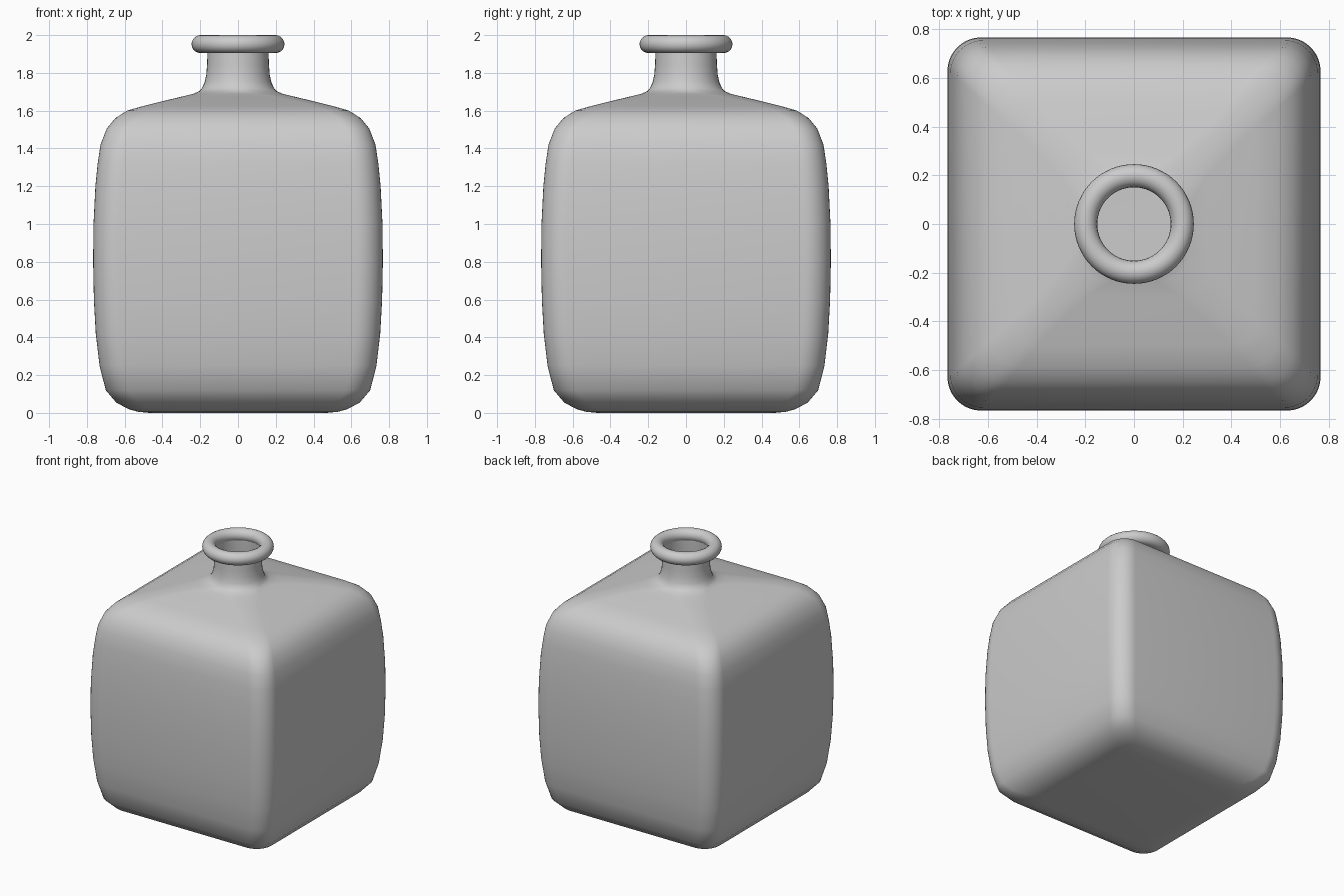
import bpy, bmesh, math

if "Cube" in bpy.data.objects:
    bpy.data.objects.remove(bpy.data.objects["Cube"])

SEG = 10  # segments per rounded corner

# Profile rows: height, half width, corner roundness (1 = full circle)
PROFILE = [
    (0.000, 0.470, 0.22), (0.006, 0.530, 0.21), (0.020, 0.580, 0.20),
    (0.055, 0.645, 0.19), (0.120, 0.700, 0.18), (0.250, 0.733, 0.18),
    (0.420, 0.753, 0.18), (0.600, 0.763, 0.18), (0.800, 0.767, 0.18),
    (1.000, 0.765, 0.18), (1.200, 0.755, 0.18), (1.320, 0.743, 0.18),
    (1.420, 0.728, 0.18), (1.505, 0.695, 0.18), (1.560, 0.650, 0.19),
    (1.600, 0.588, 0.20), (1.625, 0.500, 0.21), (1.650, 0.400, 0.24),
    (1.675, 0.295, 0.36), (1.690, 0.235, 0.60), (1.703, 0.205, 0.85),
    (1.720, 0.190, 1.0), (1.750, 0.177, 1.0), (1.790, 0.168, 1.0),
    (1.840, 0.164, 1.0), (1.950, 0.160, 1.0),
]


def ring(z, w, k):
    """Rounded square section of half width w."""
    r = w * k
    pts = []
    for q, (sx, sy) in enumerate([(1, 1), (-1, 1), (-1, -1), (1, -1)]):
        for i in range(SEG + 1):
            a = math.pi / 2 * (q + i / SEG)
            pts.append((sx * (w - r) + r * math.cos(a),
                        sy * (w - r) + r * math.sin(a), z))
    return pts


def finish(bm, name):
    me = bpy.data.meshes.new(name)
    bm.to_mesh(me)
    bm.free()
    for p in me.polygons:
        p.use_smooth = True
    ob = bpy.data.objects.new(name, me)
    bpy.context.collection.objects.link(ob)
    return ob


# Bottle body with shoulder and neck, lofted through the sections
bm = bmesh.new()
rings = [[bm.verts.new(p) for p in ring(*row)] for row in PROFILE]
n = len(rings[0])
for lo, hi in zip(rings, rings[1:]):
    for i in range(n):
        j = (i + 1) % n
        bm.faces.new((lo[i], lo[j], hi[j], hi[i]))
bm.faces.new(rings[0][::-1])
bmesh.ops.remove_doubles(bm, verts=bm.verts, dist=1e-5)
finish(bm, "bottle_body")

# Rolled lip around the mouth
bpy.ops.mesh.primitive_torus_add(location=(0, 0, 1.9525), major_radius=0.1985,
                                 minor_radius=0.0475, major_segments=64,
                                 minor_segments=20)
lip = bpy.context.object
lip.name = "bottle_lip"
bpy.ops.object.shade_smooth()
